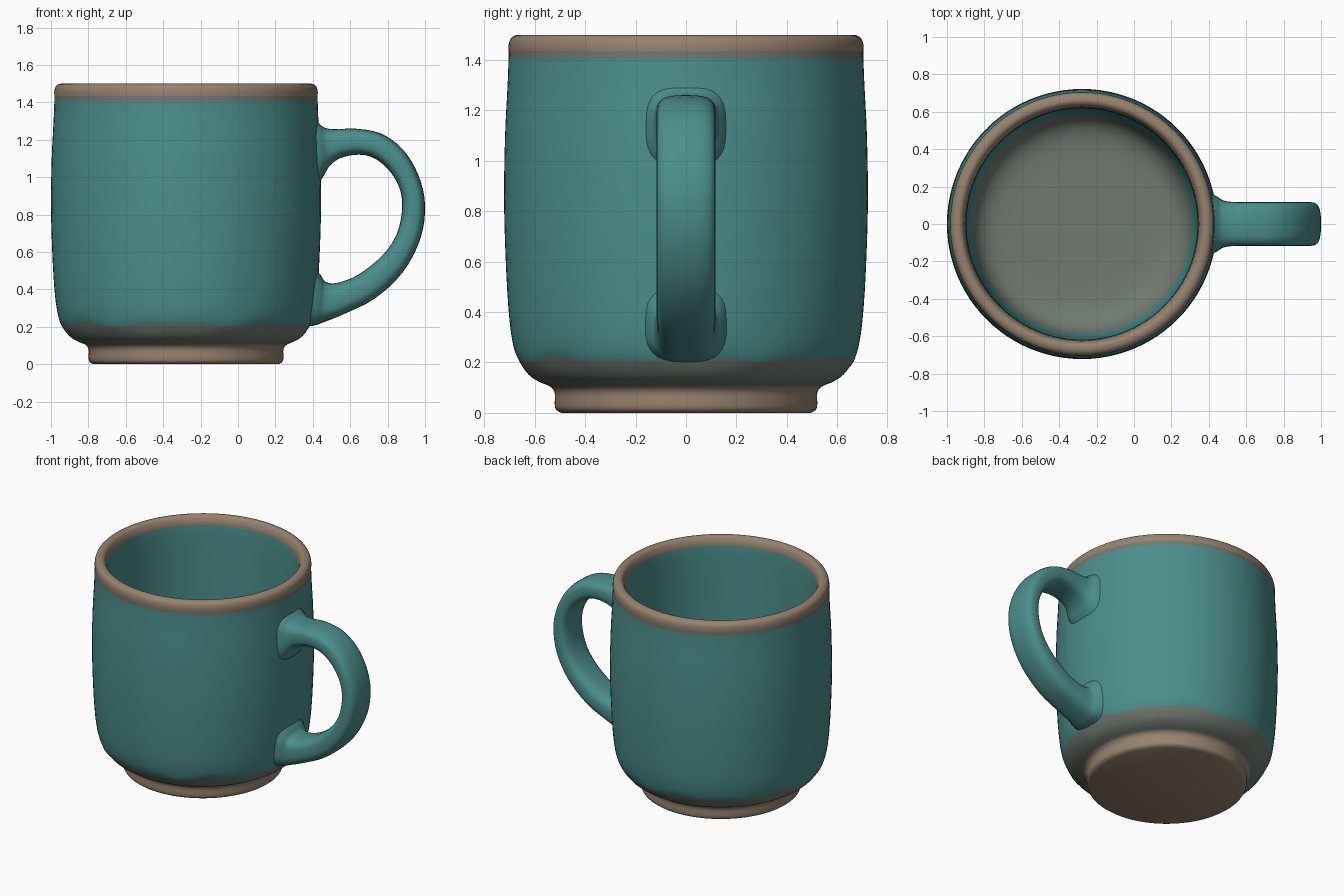
import bpy, bmesh, math
from mathutils import Vector

if "Cube" in bpy.data.objects:
    bpy.data.objects.remove(bpy.data.objects["Cube"], do_unlink=True)

CENTRE_X = -0.278
SEGMENTS = 96


def material(name, rgb):
    """Flat material from 0-255 display values, stored as linear."""
    linear = [((c / 255 + 0.055) / 1.055) ** 2.4 for c in rgb] + [1]
    mat = bpy.data.materials.new(name)
    mat.use_nodes = True
    mat.diffuse_color = linear
    bsdf = mat.node_tree.nodes["Principled BSDF"]
    bsdf.inputs["Base Color"].default_value = linear
    bsdf.inputs["Roughness"].default_value = 0.6
    return mat


TEAL, CLAY, THIN = 0, 1, 2
MATERIALS = [material("teal glaze", (75, 143, 140)),
             material("bare clay", (150, 131, 110)),
             material("thin grey glaze", (112, 122, 113))]


def spline(points, steps):
    """Catmull-Rom curve through points of any dimension."""
    pts = [Vector(p) for p in points]
    pts = [pts[0]] + pts + [pts[-1]]
    out = []
    for a, b, c, d in zip(pts, pts[1:], pts[2:], pts[3:]):
        for k in range(steps):
            t = k / steps
            out.append(0.5 * (2 * b + (c - a) * t + (2 * a - 5 * b + 4 * c - d) * t * t
                              + (3 * b - a - 3 * c + d) * t ** 3))
    return out + [pts[-1]]


def bridge(bm, rings, loops_material):
    """Join successive rings of vertices with quads."""
    for i, (lower, upper) in enumerate(zip(rings, rings[1:])):
        n = len(lower)
        for j in range(n):
            k = (j + 1) % n
            face = bm.faces.new((lower[j], lower[k], upper[k], upper[j]))
            face.material_index = loops_material[i]


def finish(bm, name):
    bmesh.ops.recalc_face_normals(bm, faces=bm.faces[:])
    mesh = bpy.data.meshes.new(name)
    bm.to_mesh(mesh)
    bm.free()
    obj = bpy.data.objects.new(name, mesh)
    bpy.context.collection.objects.link(obj)
    for mat in MATERIALS:
        mesh.materials.append(mat)
    bpy.ops.object.select_all(action="DESELECT")
    obj.select_set(True)
    bpy.context.view_layer.objects.active = obj
    bpy.ops.object.shade_smooth_by_angle(angle=math.radians(50))
    return obj


# Cup: foot, belly and wall outside, then over the rim and down to the floor
outside = spline([(0.495, 0), (0.515, 0.012), (0.521, 0.035), (0.521, 0.08), (0.54, 0.105),
                  (0.58, 0.122), (0.625, 0.152), (0.668, 0.215), (0.69, 0.29), (0.705, 0.42),
                  (0.716, 0.62), (0.722, 0.85), (0.718, 1.1), (0.708, 1.3), (0.704, 1.405),
                  (0.704, 1.435), (0.704, 1.46), (0.696, 1.485), (0.678, 1.498), (0.657, 1.5)], 3)
inside = spline([(0.657, 1.5), (0.641, 1.491), (0.629, 1.467), (0.624, 1.44), (0.619, 1.35),
                 (0.616, 1), (0.611, 0.6), (0.602, 0.4), (0.575, 0.27), (0.51, 0.2),
                 (0.4, 0.175), (0.2, 0.17)], 3)


def outside_colour(r, z):
    if z < 0.104 or z > 1.435:
        return CLAY
    return THIN if z < 0.214 or z > 1.405 else TEAL


def inside_colour(r, z):
    if z > 1.44:
        return CLAY
    return THIN if r < 0.585 and z < 0.4 else TEAL


def cup_ring(bm, r, z, wavy):
    """The glaze line near the foot runs a little unevenly."""
    weight = math.exp(-((z - 0.215) / 0.03) ** 2) if wavy else 0
    ring = []
    for j in range(SEGMENTS):
        a = math.tau * j / SEGMENTS
        wave = 0.006 * math.sin(7 * a + 1) + 0.005 * math.sin(12 * a)
        ring.append(bm.verts.new((CENTRE_X + r * math.cos(a), r * math.sin(a), z + weight * wave)))
    return ring


bm = bmesh.new()
profile = outside + inside[1:]
rings, colours = [], []
for i, (r, z) in enumerate(profile):
    rings.append(cup_ring(bm, r, z, i < len(outside)))
    if i + 1 < len(profile):
        r2, z2 = profile[i + 1]
        pick = outside_colour if i < len(outside) - 1 else inside_colour
        colours.append(pick((r + r2) / 2, (z + z2) / 2))
bridge(bm, rings, colours)
bm.faces.new(rings[0]).material_index = CLAY
bm.faces.new(rings[-1]).material_index = THIN
finish(bm, "cup")

# Handle: outer edge x, z, inner edge x, z, and half width, flared at both joints
handle = spline([(0.37, 1.34, 0.38, 0.92, 0.18), (0.43, 1.29, 0.447, 0.99, 0.15),
                 (0.47, 1.262, 0.49, 1.06, 0.125), (0.54, 1.256, 0.55, 1.103, 0.117),
                 (0.62, 1.26, 0.64, 1.12, 0.117), (0.76, 1.235, 0.72, 1.105, 0.117),
                 (0.88, 1.15, 0.8, 1.045, 0.117), (0.965, 1.01, 0.86, 0.95, 0.117),
                 (1, 0.85, 0.878, 0.84, 0.117), (0.975, 0.67, 0.85, 0.7, 0.117),
                 (0.88, 0.49, 0.775, 0.585, 0.117), (0.73, 0.35, 0.645, 0.48, 0.117),
                 (0.56, 0.265, 0.53, 0.435, 0.117), (0.46, 0.225, 0.47, 0.44, 0.125),
                 (0.42, 0.21, 0.443, 0.475, 0.145), (0.37, 0.2, 0.4, 0.53, 0.17)], 4)


def rounded(value, power=0.68):
    return math.copysign(abs(value) ** power, value)


bm = bmesh.new()
rings = []
for ox, oz, ix, iz, width in handle:
    ring = []
    for j in range(32):
        a = math.tau * j / 32
        side, out = rounded(math.cos(a)), rounded(math.sin(a))
        t = (1 + out) / 2
        ring.append(bm.verts.new((ix + (ox - ix) * t, width * side, iz + (oz - iz) * t)))
    rings.append(ring)
bridge(bm, rings, [TEAL] * len(rings))
bm.faces.new(rings[0])
bm.faces.new(rings[-1])
finish(bm, "handle")
